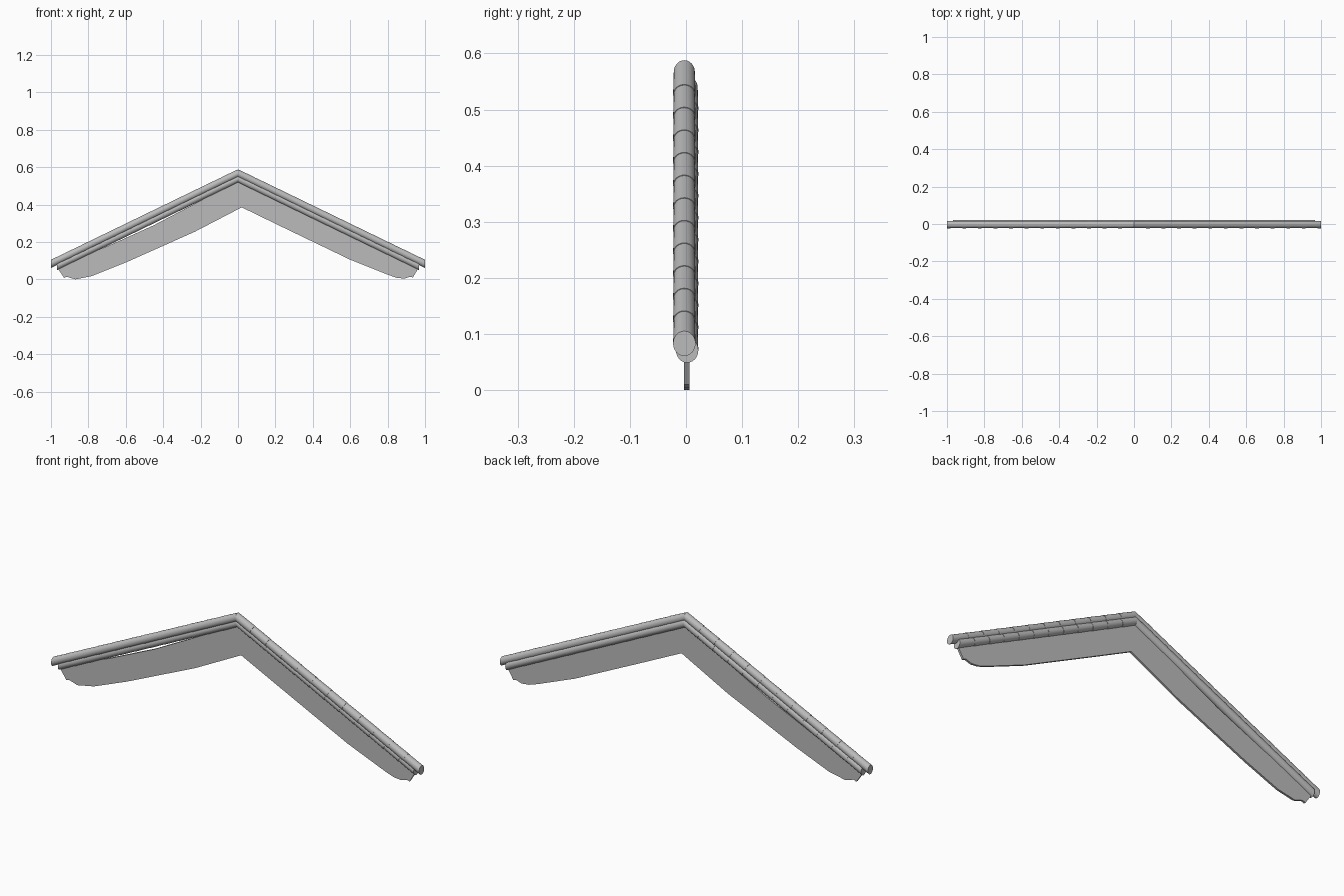
import bpy, bmesh, math
from mathutils import Vector

old = bpy.data.objects.get("Cube")
if old:
    bpy.data.objects.remove(old, do_unlink=True)


def make_material(name, value):
    mat = bpy.data.materials.new(name)
    mat.use_nodes = True
    colour = (value, value, value, 1)
    mat.diffuse_color = colour
    mat.node_tree.nodes["Principled BSDF"].inputs["Base Color"].default_value = colour
    return mat


GREY = make_material("light grey", 0.5)
SLOPE = 0.484
RIDGE = 0.567
ANGLE = math.atan(SLOPE)
SIDES = 24


def add_object(name, bm):
    bmesh.ops.recalc_face_normals(bm, faces=bm.faces)
    mesh = bpy.data.meshes.new(name)
    bm.to_mesh(mesh)
    bm.free()
    mesh.materials.append(GREY)
    obj = bpy.data.objects.new(name, mesh)
    bpy.context.collection.objects.link(obj)
    return obj


def tile_run(name, side, y, drop, length, radius, tiles=12):
    """Row of round tiles up one slope, plumb cut at both ends."""
    bm = bmesh.new()
    rings = []
    step = length / tiles
    up = Vector((math.sin(ANGLE), 0, math.cos(ANGLE)))
    plumb = Vector((0, 0, 1 / math.cos(ANGLE)))

    def ring(x, r, axis):
        centre = Vector((x, y, RIDGE - drop - SLOPE * x))
        points = []
        for i in range(SIDES):
            a = math.tau * i / SIDES
            p = centre + axis * (r * math.sin(a)) + Vector((0, r * math.cos(a), 0))
            points.append(bm.verts.new((p.x * side, p.y, p.z)))
        rings.append(points)

    # Each tile narrows uphill and tucks under the lip of the one above
    for t in range(tiles):
        ring(t * step, radius * 0.94, plumb if t == 0 else up)
        ring((t + 1) * step, radius, plumb if t == tiles - 1 else up)
    for a, b in zip(rings, rings[1:]):
        for i in range(SIDES):
            j = (i + 1) % SIDES
            bm.faces.new((a[i], a[j], b[j], b[i]))
    bm.faces.new(rings[0])
    bm.faces.new(rings[-1])
    obj = add_object(name, bm)
    bpy.ops.object.select_all(action='DESELECT')
    obj.select_set(True)
    bpy.context.view_layer.objects.active = obj
    bpy.ops.object.shade_smooth_by_angle(angle=math.radians(35))


# Upper and lower rows of round tiles on both slopes
for label, side in (("left", 1), ("right", -1)):
    tile_run(label + "_upper_tiles", side, -0.003, 0, 1.0, 0.02)
    tile_run(label + "_lower_tiles", side, 0.002, 0.028, 0.967, 0.02)

# Gable board: thin bent panel with rounded lower ends
lower_edge = [(0.02, 0.385), (0.23, 0.283), (0.60, 0.105), (0.80, 0.025),
              (0.85, 0.008), (0.89, 0.004), (0.92, 0.014), (0.935, 0.01),
              (0.965, 0.06)]
right_edge = [(-0.965, 0.06), (-0.93, 0.008), (-0.915, 0.014), (-0.87, 0.0),
              (-0.78, 0.018), (-0.60, 0.09), (-0.23, 0.255)]
top_edge = [(x, RIDGE - drop - SLOPE * abs(x)) for x, drop in
            ((0.93, 0.03), (0, 0.03), (-0.1, 0.045), (-0.45, 0.06),
             (-0.7, 0.052), (-0.93, 0.03))]
bm = bmesh.new()
outline = [bm.verts.new((x, -0.004, z)) for x, z in lower_edge + top_edge + right_edge]
front = bm.faces.new(outline)
back = bmesh.ops.extrude_face_region(bm, geom=[front])
moved = [v for v in back["geom"] if isinstance(v, bmesh.types.BMVert)]
bmesh.ops.translate(bm, verts=moved, vec=(0, 0.01, 0))
add_object("gable_board", bm)
